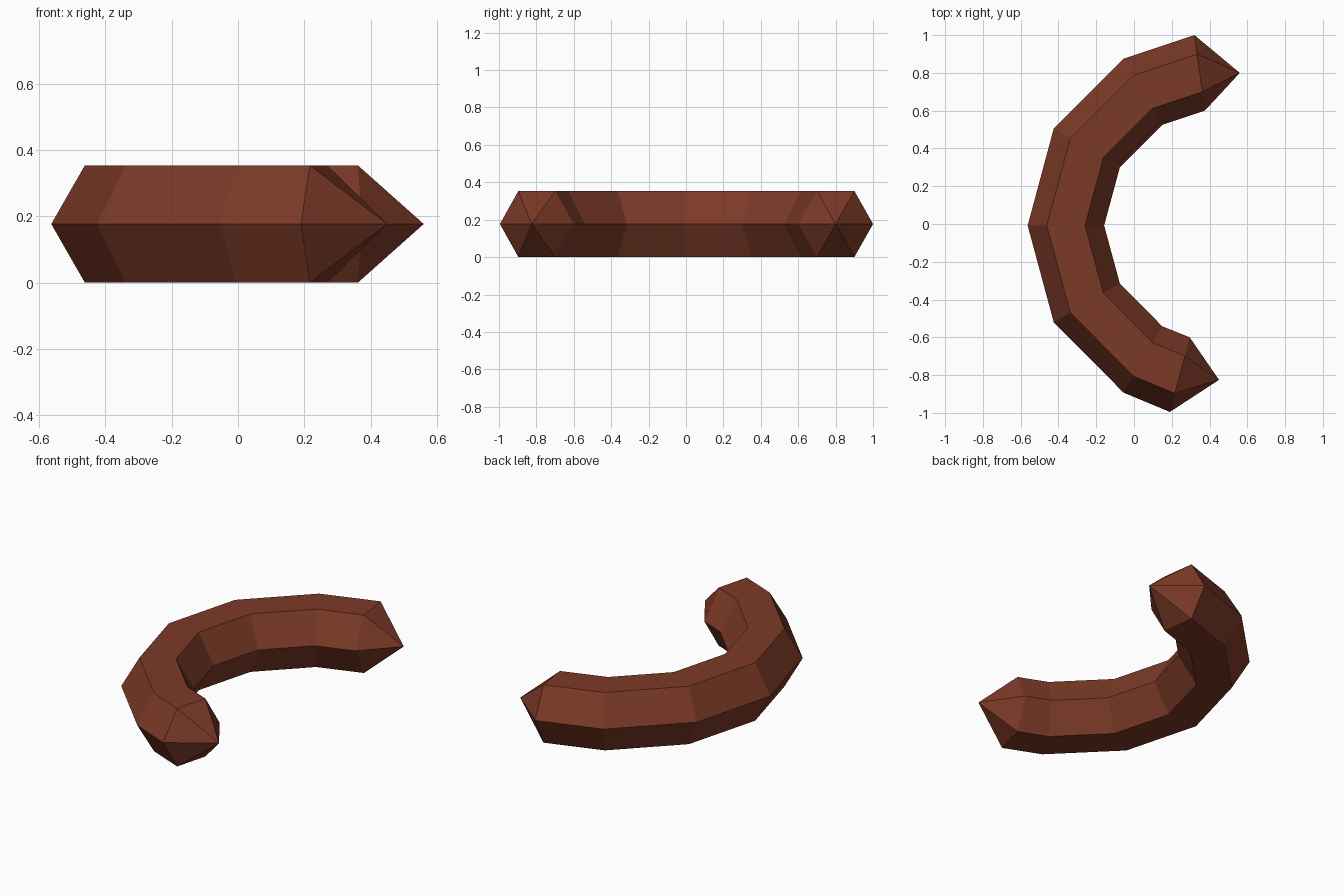
import bpy, bmesh
from mathutils import Vector

if "Cube" in bpy.data.objects:
    bpy.data.objects.remove(bpy.data.objects["Cube"])

HEIGHT = 0.354

# Mid-height outer and inner edge points of each hexagonal ring along the curve
rings = [
    ((0.32, 1.00), (0.375, 0.60)),
    ((-0.055, 0.875), (0.15, 0.525)),
    ((-0.425, 0.505), (-0.075, 0.30)),
    ((-0.563, -0.008), (-0.158, -0.008)),
    ((-0.425, -0.52), (-0.075, -0.315)),
    ((-0.055, -0.893), (0.15, -0.542)),
    ((0.19, -0.995), (0.295, -0.60)),
]
tips = [(0.56, 0.80), (0.45, -0.825)]

# Hexagon: fraction from outer to inner edge, and height fraction
hexagon = [(0, .5), (.25, 1), (.75, 1), (1, .5), (.75, 0), (.25, 0)]

bm = bmesh.new()
loops = []
for outer, inner in rings:
    a, b = Vector(outer), Vector(inner)
    loops.append([bm.verts.new((*a.lerp(b, t), h * HEIGHT)) for t, h in hexagon])

# Curved body
for r, s in zip(loops, loops[1:]):
    for i in range(6):
        j = (i + 1) % 6
        bm.faces.new((r[i], r[j], s[j], s[i]))

# Pointed ends
for loop, tip in zip((loops[0], loops[-1]), tips):
    apex = bm.verts.new((*tip, HEIGHT / 2))
    for i in range(6):
        bm.faces.new((loop[i], loop[(i + 1) % 6], apex))

bmesh.ops.recalc_face_normals(bm, faces=bm.faces)
mesh = bpy.data.meshes.new("curved_sausage")
bm.to_mesh(mesh)
bm.free()

# Single reddish brown colour
brown = bpy.data.materials.new("reddish brown")
brown.diffuse_color = (0.2, 0.042, 0.02, 1)
brown.use_nodes = True
brown.node_tree.nodes["Principled BSDF"].inputs["Base Color"].default_value = brown.diffuse_color
mesh.materials.append(brown)
bpy.context.collection.objects.link(bpy.data.objects.new("curved_sausage", mesh))
